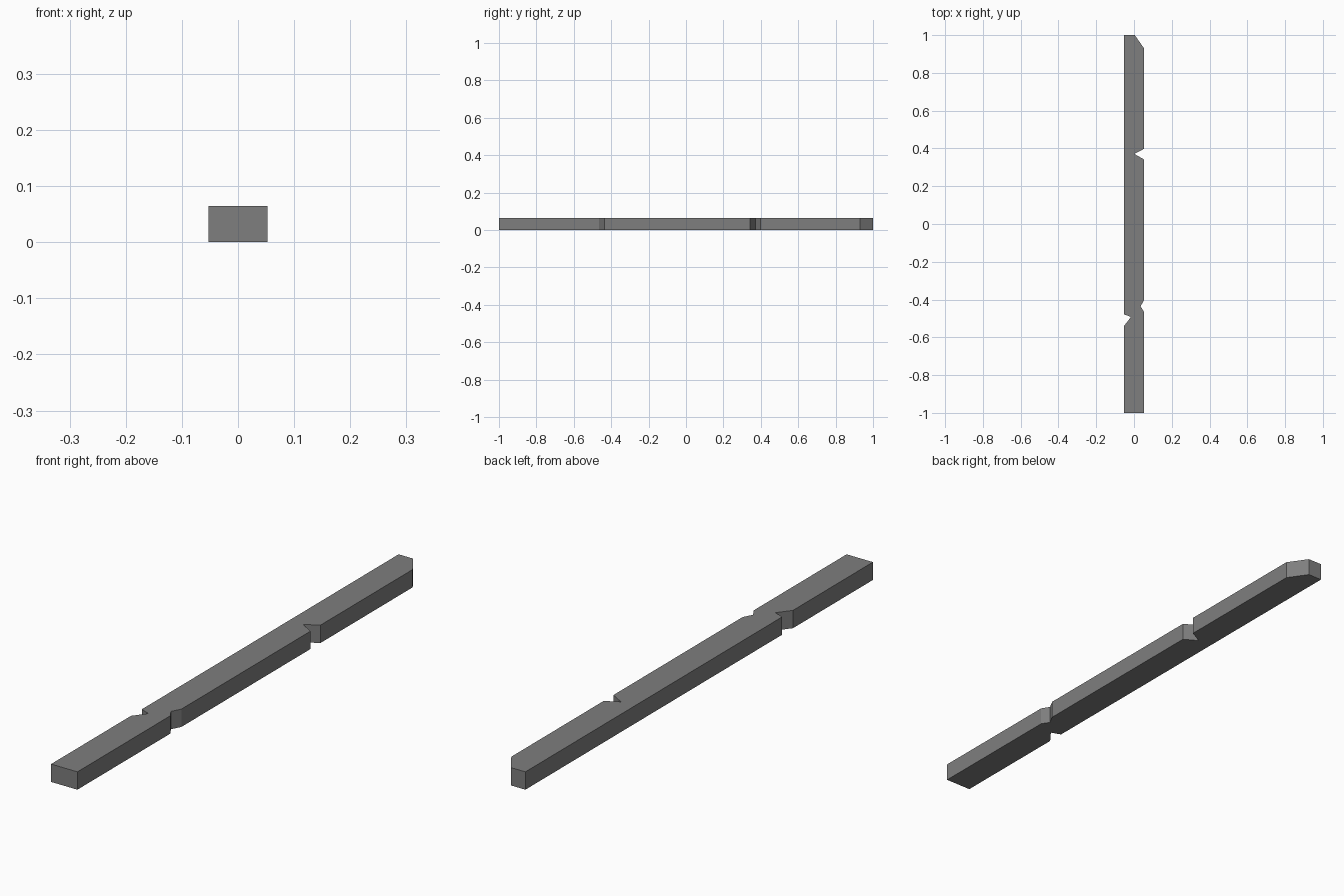
import bpy, bmesh

if "Cube" in bpy.data.objects:
    bpy.data.objects.remove(bpy.data.objects["Cube"])

HALF_W, HEIGHT = 0.053, 0.065

# Plank outline seen from above: clipped corner and three chipped notches
outline = [
    (-HALF_W, -1.0), (HALF_W, -1.0),
    (HALF_W, -0.465), (0.035, -0.436), (HALF_W, -0.402),
    (HALF_W, 0.342), (0.002, 0.371), (HALF_W, 0.398),
    (HALF_W, 0.93), (0.004, 1.0), (-HALF_W, 1.0),
    (-HALF_W, -0.478), (-0.016, -0.492), (-HALF_W, -0.54),
]

# Extrude the outline upwards into a solid board
bm = bmesh.new()
base = bm.faces.new([bm.verts.new((x, y, 0)) for x, y in outline])
extruded = bmesh.ops.extrude_face_region(bm, geom=[base], use_keep_orig=True)
top = [v for v in extruded["geom"] if isinstance(v, bmesh.types.BMVert)]
bmesh.ops.translate(bm, verts=top, vec=(0, 0, HEIGHT))
bmesh.ops.recalc_face_normals(bm, faces=bm.faces)
mesh = bpy.data.meshes.new("wooden_plank")
bm.to_mesh(mesh)
bm.free()

# Plain grey finish
grey = bpy.data.materials.new("weathered grey")
grey.diffuse_color = (0.21, 0.21, 0.21, 1)
grey.use_nodes = True
grey.node_tree.nodes["Principled BSDF"].inputs["Base Color"].default_value = grey.diffuse_color
mesh.materials.append(grey)

plank = bpy.data.objects.new("wooden_plank", mesh)
bpy.context.collection.objects.link(plank)
